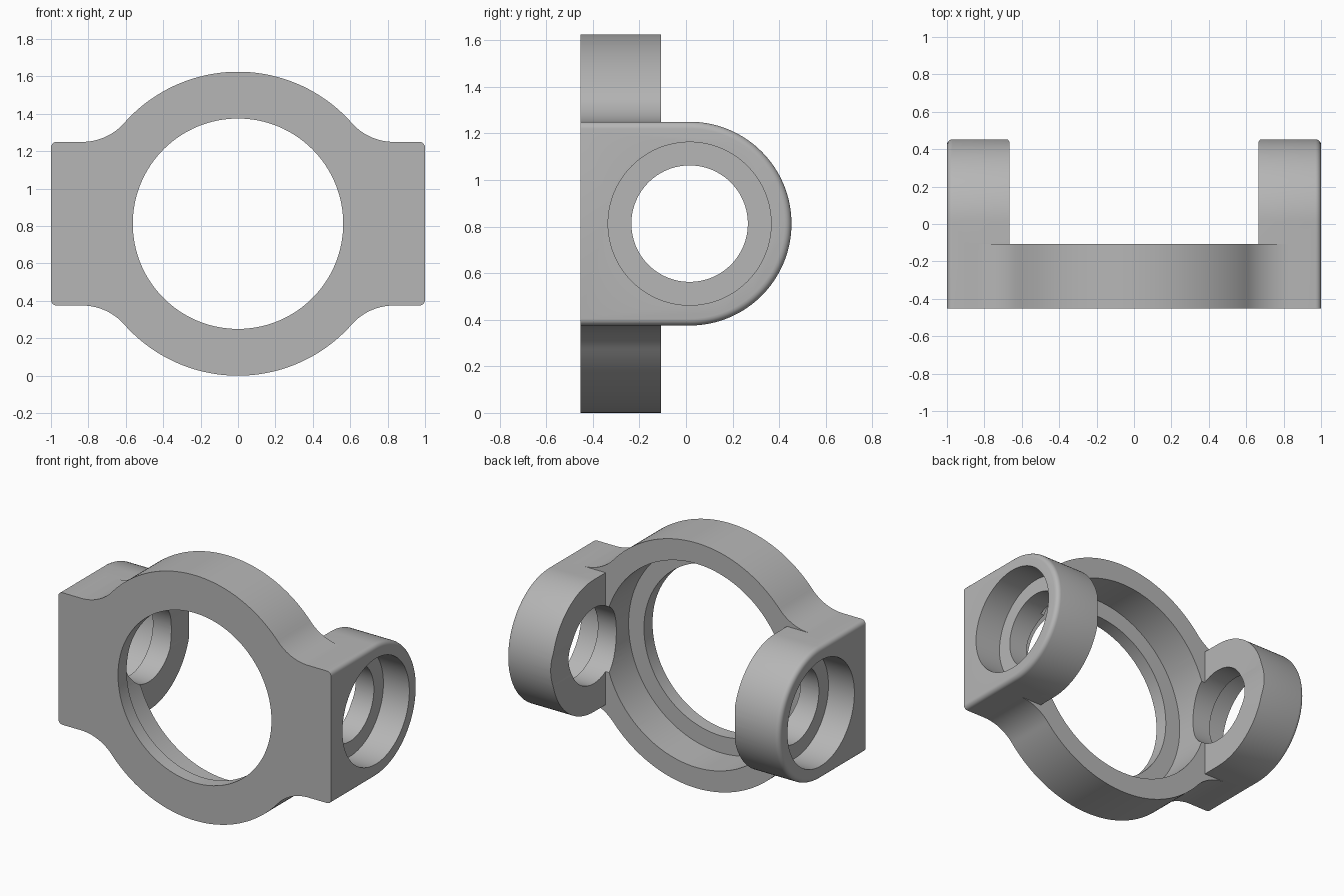
import bpy, bmesh, math
from math import sin, cos, pi
from mathutils import Matrix, Vector

cube = bpy.data.objects.get("Cube")
if cube:
    bpy.data.objects.remove(cube, do_unlink=True)

ZC = 0.8125                      # height of all bore axes
FRONT, BACK, RING_BACK = -0.453, 0.453, -0.108
RING_R, HALF_H = 0.8125, 0.4375  # ring radius, half height of the arms
ARM_IN, ARM_OUT = 0.665, 1.0
ARM_Y = BACK - HALF_H            # axis of the arm bores
FILLET = 0.3

grey = bpy.data.materials.new("plain grey")
grey.use_nodes = True
grey.diffuse_color = (0.47, 0.47, 0.47, 1)
grey.node_tree.nodes["Principled BSDF"].inputs["Base Color"].default_value = grey.diffuse_color


def arc(cx, cy, r, a0, a1, n):
    return [(cx + r * cos(a0 + (a1 - a0) * i / n), cy + r * sin(a0 + (a1 - a0) * i / n))
            for i in range(n + 1)]


def make_object(name, bm):
    bmesh.ops.recalc_face_normals(bm, faces=bm.faces[:])
    mesh = bpy.data.meshes.new(name)
    bm.to_mesh(mesh)
    bm.free()
    mesh.materials.append(grey)
    obj = bpy.data.objects.new(name, mesh)
    bpy.context.collection.objects.link(obj)
    return obj


def prism(points, offset):
    """Closed outline of 3D points, extruded by an offset."""
    bm = bmesh.new()
    face = bm.faces.new([bm.verts.new(p) for p in points])
    new = bmesh.ops.extrude_face_region(bm, geom=[face])["geom"]
    bmesh.ops.translate(bm, vec=offset,
                        verts=[v for v in new if isinstance(v, bmesh.types.BMVert)])
    return bm


def cylinder(name, radius, start, end):
    start, end = Vector(start), Vector(end)
    turn = (end - start).to_track_quat('Z', 'Y').to_matrix().to_4x4()
    bm = bmesh.new()
    bmesh.ops.create_cone(bm, cap_ends=True, segments=128, radius1=radius, radius2=radius,
                          depth=(end - start).length,
                          matrix=Matrix.Translation((start + end) / 2) @ turn)
    obj = make_object(name, bm)
    obj.hide_render = True
    return obj


def combine(obj, other, operation):
    mod = obj.modifiers.new(operation, 'BOOLEAN')
    mod.operation, mod.object, mod.solver = operation, other, 'EXACT'
    bpy.context.view_layer.update()
    result = bpy.data.meshes.new_from_object(
        obj.evaluated_get(bpy.context.evaluated_depsgraph_get()))
    obj.modifiers.clear()
    obj.data = result
    bpy.data.objects.remove(other, do_unlink=True)


# Ring plate: a disc blended by fillets into short side tabs
fx = math.sqrt((RING_R + FILLET) ** 2 - (HALF_H + FILLET) ** 2)
fz = HALF_H + FILLET
ang = math.atan2(fz, fx)
quarter = [(0.9, HALF_H)] + arc(fx, fz, FILLET, -pi / 2, ang - pi, 20)
top_right = quarter + arc(0, 0, RING_R, ang, pi / 2, 32)[1:]
upper = top_right + [(-x, z) for x, z in reversed(top_right[:-1])]
outline = upper + [(x, -z) for x, z in reversed(upper)]
body = make_object("yoke_body", prism([(x, FRONT, ZC + z) for x, z in outline],
                                      (0, RING_BACK - FRONT, 0)))

# Arms: round-ended blocks with a softened outer rim
side = [(FRONT, -HALF_H)] + arc(ARM_Y, 0, HALF_H, -pi / 2, pi / 2, 64) + [(FRONT, HALF_H)]
for s in (-1, 1):
    bm = prism([(s * ARM_IN, y, ZC + z) for y, z in side], (s * (ARM_OUT - ARM_IN), 0, 0))
    rim = [e for e in bm.edges
           if all(abs(v.co.x) > ARM_OUT - 0.001 for v in e.verts)
           and any(v.co.y > FRONT + 0.001 for v in e.verts)]
    bmesh.ops.bevel(bm, geom=rim, offset=0.03, segments=5, profile=0.5, affect='EDGES')
    combine(body, make_object("arm", bm), 'UNION')

# Main bore: front lip and wider pocket from the back
combine(body, cylinder("lip_cutter", 0.5625, (0, -1, ZC), (0, 0, ZC)), 'DIFFERENCE')
combine(body, cylinder("pocket_cutter", 0.675, (0, FRONT + 0.09, ZC), (0, 0.6, ZC)), 'DIFFERENCE')

# Arm bores: through hole and wider outer pocket
for s in (-1, 1):
    combine(body, cylinder("hole_cutter", 0.25, (s * 0.5, ARM_Y, ZC), (s * 1.2, ARM_Y, ZC)),
            'DIFFERENCE')
    combine(body, cylinder("seat_cutter", 0.35, (s * 0.81, ARM_Y, ZC), (s * 1.2, ARM_Y, ZC)),
            'DIFFERENCE')

# Smooth shading with sharp edges kept
bpy.ops.object.select_all(action='DESELECT')
body.select_set(True)
bpy.context.view_layer.objects.active = body
bpy.ops.object.shade_smooth_by_angle(angle=math.radians(30))
